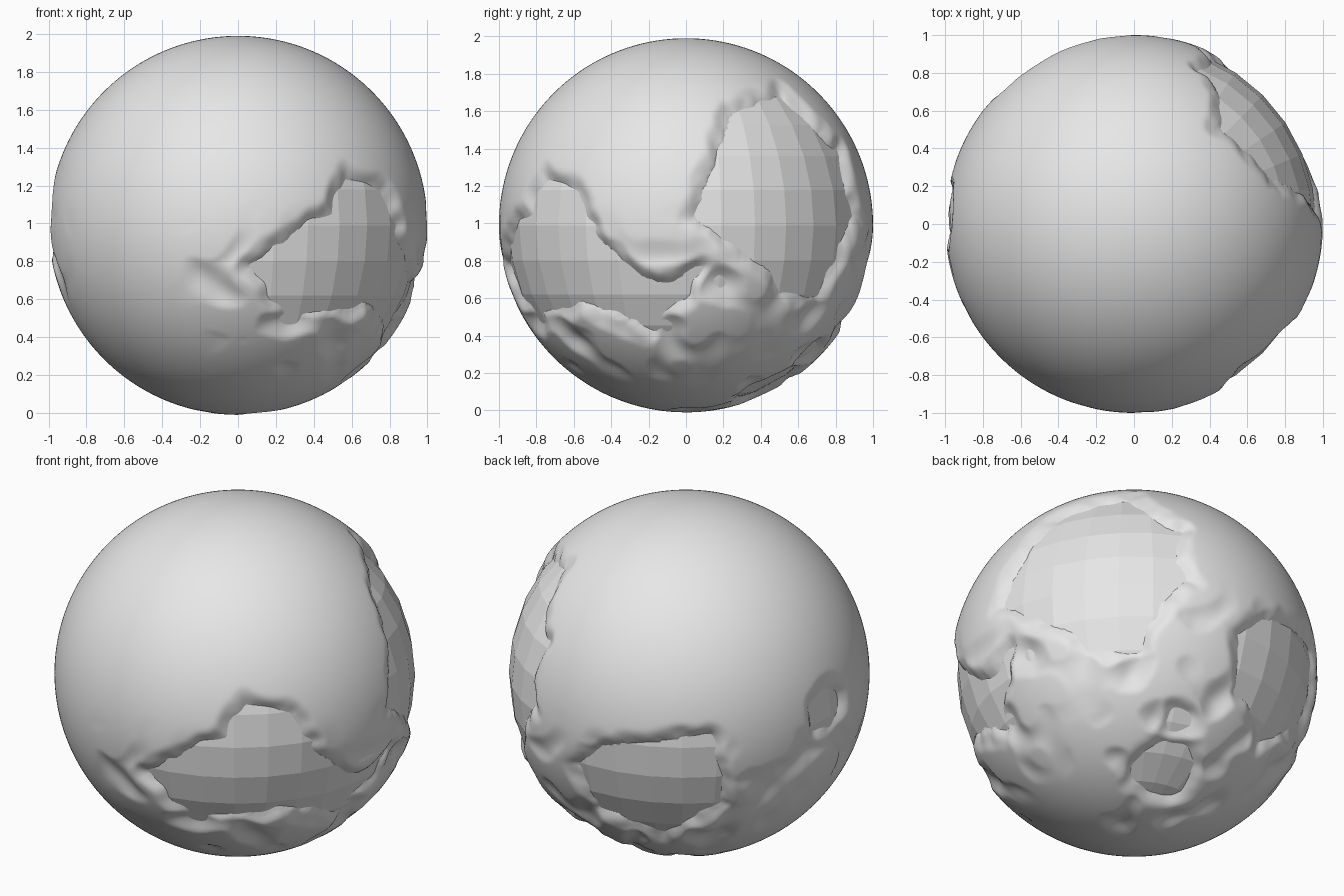
import bpy, bmesh
from math import sin, cos, radians, sqrt
from mathutils import Vector, noise, kdtree

if "Cube" in bpy.data.objects:
    bpy.data.objects.remove(bpy.data.objects["Cube"])

CENTRE = Vector((0, 0, 0.99))
CORE_R = 0.965

grey = bpy.data.materials.new("pale grey")
grey.diffuse_color = (0.8, 0.8, 0.8, 1)
grey.use_nodes = True
grey.node_tree.nodes["Principled BSDF"].inputs["Base Color"].default_value = grey.diffuse_color


def view_axes(azim, elev):
    """Right, up and toward-viewer axes for a viewing direction."""
    a, e = radians(azim), radians(elev)
    return (Vector((cos(a), sin(a), 0)),
            Vector((-sin(a) * sin(e), cos(a) * sin(e), cos(e))),
            Vector((sin(a) * cos(e), -cos(a) * cos(e), sin(e))))


def lift(axes, u, v):
    """Direction on the sphere seen at (u, v) along a viewing direction."""
    w = sqrt(max(0.0, CORE_R ** 2 - u * u - v * v))
    return (axes[0] * u + axes[1] * v + axes[2] * w).normalized()


class Basin:
    """Outlined area where the shell sinks below the core."""

    def __init__(self, axes, outline):
        self.axes = axes
        self.sides = list(zip(outline, outline[1:] + outline[:1]))
        n = 24
        edge = [lift(axes, a[0] + (b[0] - a[0]) * i / n, a[1] + (b[1] - a[1]) * i / n)
                for a, b in self.sides for i in range(n)]
        self.tree = kdtree.KDTree(len(edge))
        for i, p in enumerate(edge):
            self.tree.insert(p, i)
        self.tree.balance()

    def depth(self, d):
        dist = self.tree.find(d)[2]
        if d.dot(self.axes[2]) <= 0:
            return -dist
        x, y = d.dot(self.axes[0]) * CORE_R, d.dot(self.axes[1]) * CORE_R
        inside = False
        for (x0, y0), (x1, y1) in self.sides:
            if (y0 > y) != (y1 > y) and x < x0 + (y - y0) * (x1 - x0) / (y1 - y0):
                inside = not inside
        return dist if inside else -dist


class Pocket:
    """Small round basin."""

    def __init__(self, axes, u, v, radius):
        self.c, self.r = lift(axes, u, v), radius

    def depth(self, d):
        return self.r - (d - self.c).length


front, side = view_axes(30, 24), view_axes(90, 0)
back, below = view_axes(215, 24), view_axes(135, -25)

basins = [
    # front basin and its tail to the right
    Basin(front, [(-.41, -.54), (-.15, -.39), (.02, -.34), (.12, -.15),
                  (.36, -.2), (.62, -.6), (.2, -.74), (-.17, -.79)]),
    Basin(side, [(-.57, .03), (-.33, -.2), (-.15, -.33), (.1, -.22),
                 (-.17, -.56), (-.6, -.39)]),
    # large basin at the back right
    Basin(side, [(.05, .04), (.25, .6), (.5, .69), (.8, .4),
                 (.89, .05), (.7, -.38), (.5, -.36), (.48, -.26)]),
    # back left basin
    Basin(back, [(-.58, -.48), (-.45, -.39), (.13, -.33), (.19, -.69),
                 (-.12, -.86), (-.47, -.72)]),
    # left pocket and two pockets underneath
    Pocket(back, .76, -.19, .12),
    Pocket(below, .2, -.6, .17),
    Pocket(below, .29, -.35, .06),
]


def smooth(t):
    t = min(1.0, max(0.0, t))
    return t * t * (3 - 2 * t)


def shell_radius(d):
    near = max(b.depth(d) for b in basins)
    near += 0.035 * noise.noise(d * 9) * smooth((near + .25) / .2)
    sink = 0.06 * smooth((near + 0.10) / 0.15)
    # shallow bumpy dents in the lower half, close to the basins
    low = smooth((0.15 - d.z) / 0.4) * smooth((near + 0.5) / 0.3)
    dent = 0.06 * low * max(0.0, noise.noise(d * 5 + Vector((3, 1, 2))))
    return 1.0 - max(sink, dent)


def add_object(name, bm, is_smooth):
    for f in bm.faces:
        f.smooth = is_smooth
    me = bpy.data.meshes.new(name)
    bm.to_mesh(me)
    bm.free()
    me.materials.append(grey)
    ob = bpy.data.objects.new(name, me)
    ob.location = CENTRE
    bpy.context.collection.objects.link(ob)


# faceted inner sphere
bm = bmesh.new()
bmesh.ops.create_uvsphere(bm, u_segments=32, v_segments=16, radius=CORE_R)
add_object("faceted_core", bm, False)

# smooth outer shell that dips under the core inside each basin
bm = bmesh.new()
bmesh.ops.create_icosphere(bm, subdivisions=7, radius=1.0)
for v in bm.verts:
    d = v.co.normalized()
    v.co = d * shell_radius(d)
add_object("outer_shell", bm, True)
